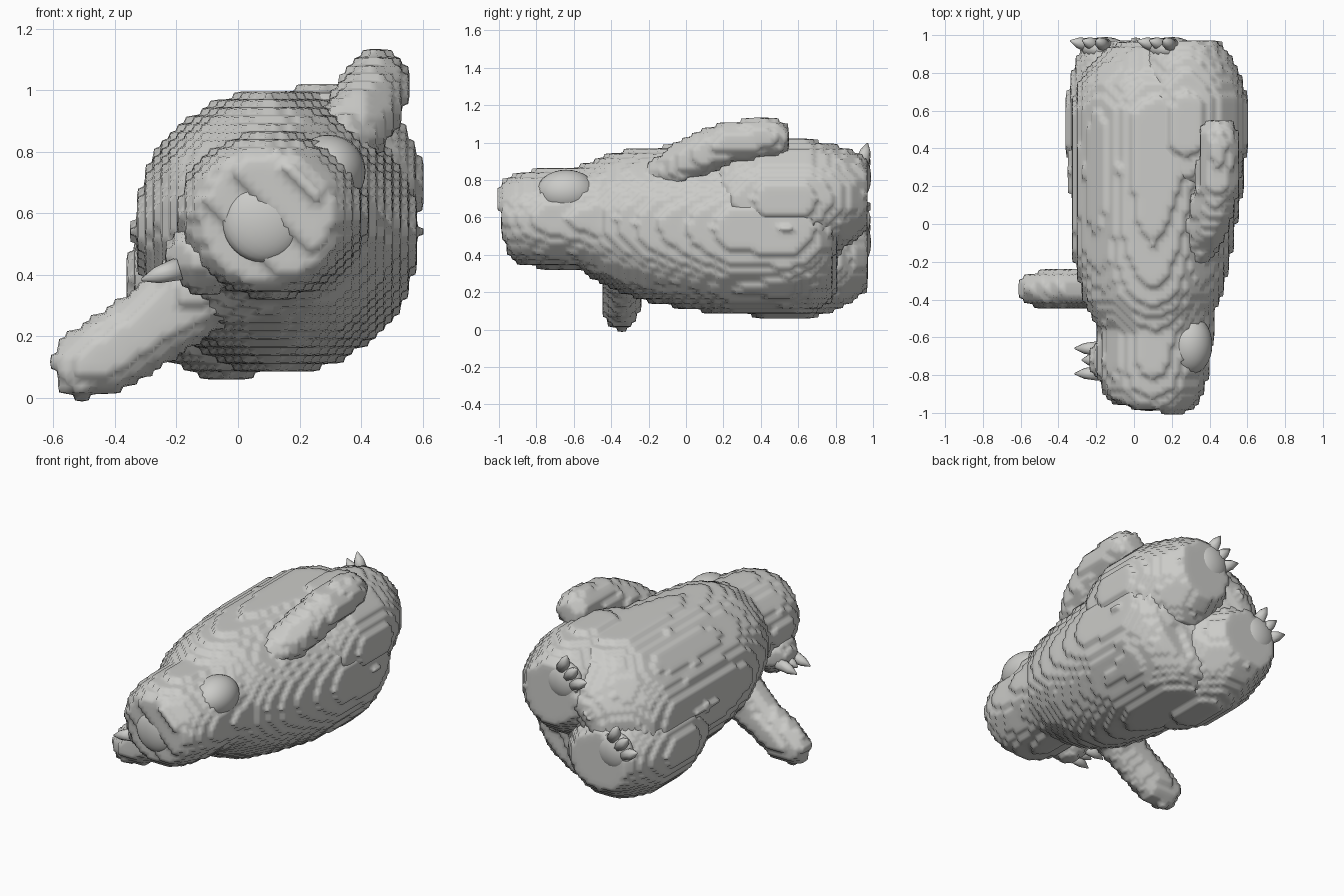
import bpy, bmesh, math
from mathutils import Vector

if "Cube" in bpy.data.objects:
    bpy.data.objects.remove(bpy.data.objects["Cube"], do_unlink=True)

grey = bpy.data.materials.new("stone grey")
grey.use_nodes = True
grey.diffuse_color = (0.6, 0.6, 0.58, 1)
grey.node_tree.nodes["Principled BSDF"].inputs["Base Color"].default_value = (0.6, 0.6, 0.58, 1)

CELL = 0.026
SIDE = Vector((0.71, 0, 0.70))     # across the tilted body
BELLY = Vector((-0.70, 0, 0.71))   # out of the belly


def finish(name, bm, cell):
    """Turn a closed shape into a softened block skin."""
    bmesh.ops.recalc_face_normals(bm, faces=bm.faces)
    mesh = bpy.data.meshes.new(name)
    bm.to_mesh(mesh)
    bm.free()
    mesh.materials.append(grey)
    ob = bpy.data.objects.new(name, mesh)
    bpy.context.collection.objects.link(ob)
    if cell:
        span = max(max(v.co[i] for v in mesh.vertices) - min(v.co[i] for v in mesh.vertices)
                   for i in range(3))
        depth = math.ceil(math.log2(span / (cell * 0.95)))
        blocks = ob.modifiers.new("blocks", "REMESH")
        blocks.mode = "BLOCKS"
        blocks.octree_depth = depth
        blocks.scale = span / (cell * 2 ** depth)
        blocks.use_remove_disconnected = False
        blocks.use_smooth_shade = True
        soften = ob.modifiers.new("soften", "SMOOTH")
        soften.factor = 0.5
        soften.iterations = 3
    else:
        for p in mesh.polygons:
            p.use_smooth = True


def loft(name, rings, cell=CELL, sides=32):
    """Skin rings (x, y, z, radius, optional widening) along a path."""
    bm = bmesh.new()
    pts = [Vector(r[:3]) for r in rings]
    loops = []
    for i, r in enumerate(rings):
        along = pts[min(i + 1, len(pts) - 1)] - pts[max(i - 1, 0)]
        turn = along.to_track_quat("Z", "Y")
        wide = r[4] if len(r) > 4 else 1
        loops.append([bm.verts.new(pts[i] + turn @ Vector((wide * r[3] * math.cos(a), r[3] * math.sin(a), 0)))
                      for a in (k * math.tau / sides for k in range(sides))])
    for a, b in zip(loops, loops[1:]):
        for k in range(sides):
            n = (k + 1) % sides
            bm.faces.new((a[k], a[n], b[n], b[k]))
    bm.faces.new(loops[0])
    bm.faces.new(loops[-1])
    finish(name, bm, cell)


def ball(name, centre, size, cell=None):
    """Ellipsoid sized along the side, y and belly directions."""
    bm = bmesh.new()
    bmesh.ops.create_uvsphere(bm, u_segments=24, v_segments=16, radius=1)
    for v in bm.verts:
        v.co = (Vector(centre) + SIDE * v.co.x * size[0]
                + Vector((0, v.co.y * size[1], 0)) + BELLY * v.co.z * size[2])
    finish(name, bm, cell)


def spike(name, start, direction, length, radius):
    end = Vector(start) + Vector(direction).normalized() * length
    mid = Vector(start).lerp(end, 0.6)
    loft(name, [(*start, radius), (*mid, radius * 0.7), (*end, 0.004)], None, 10)


# Head and torso in one taper
loft("torso", [
    (0.08, -0.965, 0.575, 0.2), (0.085, -0.93, 0.58, 0.235, 1.05), (0.095, -0.85, 0.59, 0.257, 1.1),
    (0.1, -0.75, 0.595, 0.268, 1.12), (0.115, -0.58, 0.595, 0.275, 1.1), (0.11, -0.5, 0.593, 0.315, 1.02),
    (0.1, -0.4, 0.592, 0.363), (0.095, -0.2, 0.567, 0.415), (0.1, 0.0, 0.552, 0.44),
    (0.12, 0.25, 0.54, 0.465), (0.13, 0.58, 0.54, 0.467), (0.13, 0.72, 0.53, 0.435),
    (0.135, 0.8, 0.525, 0.385), (0.14, 0.86, 0.52, 0.31), (0.15, 0.89, 0.51, 0.22)])

# Rounded snout
ball("snout", (0.08, -0.935, 0.57), (0.13, 0.055, 0.13))

# Bumps on either side of the head
ball("left_ear", (0.295, -0.64, 0.735), (0.12, 0.16, 0.12))
ball("right_ear", (-0.12, -0.72, 0.45), (0.11, 0.14, 0.12), CELL)
for y, reach in ((-0.66, 0.13), (-0.72, 0.09), (-0.79, 0.13)):
    spike("ear_tuft", (-0.19, y, 0.42), (-1, (y + 0.72) * 0.3, -0.3), reach, 0.04)

# Legs parting at the rear, with toes along the belly side
hip = Vector((0.12, 0, 0.54))
for side, s in (("left", 1), ("right", -1)):
    rings = []
    for y, r, out, up in ((0.1, 0.2, 0.22, 0), (0.25, 0.29, 0.22, 0), (0.42, 0.325, 0.222, 0),
                          (0.66, 0.322, 0.225, 0), (0.8, 0.285, 0.235, 0.02),
                          (0.9, 0.235, 0.25, 0.04), (0.96, 0.185, 0.255, 0.05), (0.98, 0.14, 0.255, 0.05)):
        c = hip + SIDE * out * s + BELLY * up
        rings.append((c.x, y, c.z, r))
    loft(side + "_leg", rings)
    f = hip + SIDE * 0.25 * s + BELLY * 0.14 + Vector((0, 0.925, 0))
    ball(side + "_foot", f, (0.12, 0.065, 0.12))
    for k in (-1, 0, 1):
        base = f + SIDE * 0.06 * k + BELLY * 0.06 + Vector((0, 0.02, 0))
        spike(side + "_toe", base, BELLY + SIDE * 0.35 * k + Vector((0, 0.25, 0)), 0.11, 0.04)

# Left arm folded back, right arm stretched out
loft("left_arm", [
    (0.30, -0.2, 0.77, 0.09), (0.38, -0.03, 0.88, 0.115), (0.42, 0.1, 0.95, 0.12),
    (0.445, 0.23, 1.0, 0.115), (0.45, 0.42, 1.022, 0.11), (0.45, 0.51, 1.025, 0.095),
    (0.45, 0.55, 1.025, 0.06)])
loft("right_arm", [
    (0.0, -0.33, 0.45, 0.16), (-0.15, -0.34, 0.34, 0.15, 0.85), (-0.28, -0.345, 0.235, 0.13, 0.8),
    (-0.44, -0.345, 0.13, 0.13, 0.8), (-0.54, -0.345, 0.09, 0.105, 0.85), (-0.595, -0.345, 0.07, 0.06)])
